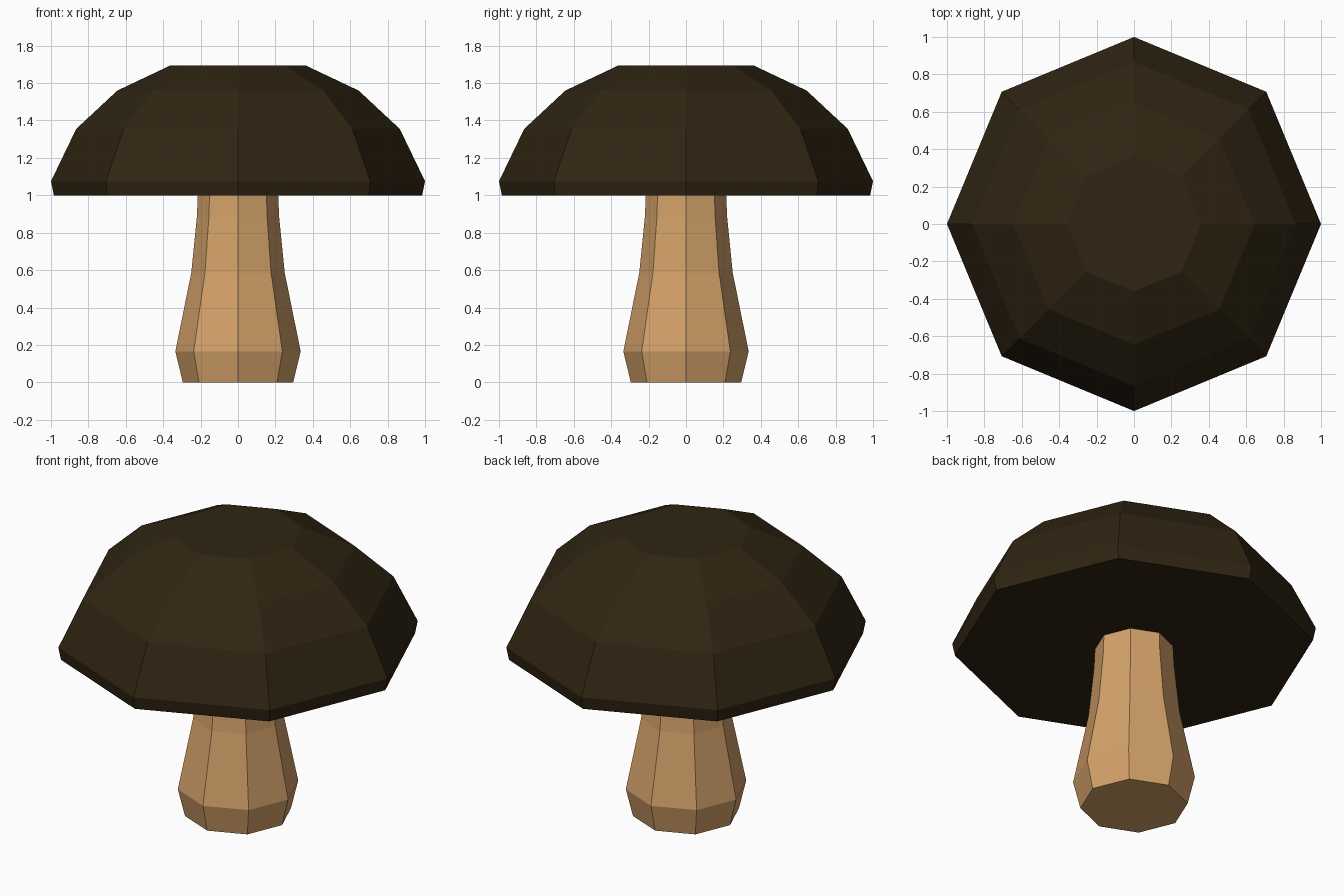
import bpy
import bmesh
from math import cos, sin, pi

SIDES = 8

cube = bpy.data.objects.get("Cube")
if cube:
    bpy.data.objects.remove(cube, do_unlink=True)


def make_material(name, rgb):
    mat = bpy.data.materials.new(name)
    mat.use_nodes = True
    color = (*rgb, 1.0)
    mat.diffuse_color = color
    bsdf = next(n for n in mat.node_tree.nodes if n.type == 'BSDF_PRINCIPLED')
    bsdf.inputs["Base Color"].default_value = color
    return mat


def make_lathe(name, profile, mat):
    """Flat-faced solid of revolution from (radius, height) pairs, bottom to top."""
    bm = bmesh.new()
    rings = [[bm.verts.new((r * cos(2 * pi * i / SIDES), r * sin(2 * pi * i / SIDES), z))
              for i in range(SIDES)] for r, z in profile]
    for low, high in zip(rings, rings[1:]):
        for i in range(SIDES):
            j = (i + 1) % SIDES
            bm.faces.new((low[i], low[j], high[j], high[i]))
    bm.faces.new(rings[0][::-1])
    bm.faces.new(rings[-1])
    mesh = bpy.data.meshes.new(name)
    bm.to_mesh(mesh)
    bm.free()
    mesh.materials.append(mat)
    obj = bpy.data.objects.new(name, mesh)
    bpy.context.collection.objects.link(obj)
    return obj


tan = make_material("stem tan", (0.66, 0.36, 0.143))
dark_brown = make_material("cap dark brown", (0.029, 0.018, 0.006))

# Stem: bulging foot that narrows toward the cap
make_lathe("stem", [(0.295, 0), (0.335, 0.165), (0.25, 0.585), (0.22, 0.885), (0.215, 1.0)], tan)

# Cap: faceted dome with a short tucked-in rim and flat underside
make_lathe("cap", [(0.985, 1.0), (1.0, 1.075), (0.865, 1.355), (0.645, 1.56), (0.36, 1.695)], dark_brown)
